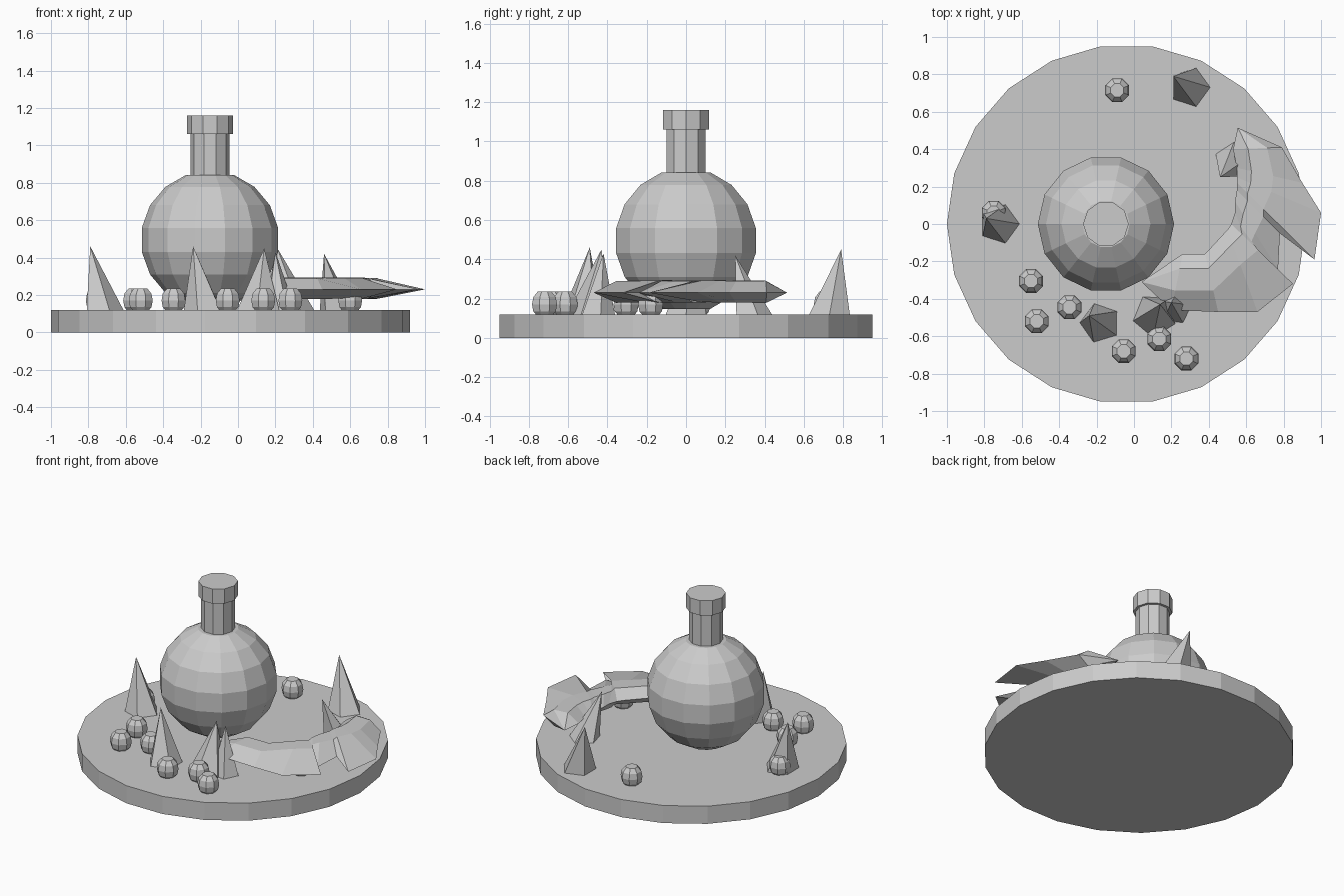
import bpy, bmesh
from math import cos, sin, radians, tau
from mathutils import Vector

cube = bpy.data.objects.get("Cube")
if cube:
    bpy.data.objects.remove(cube, do_unlink=True)

# One plain grey for everything
grey = bpy.data.materials.new("plain_grey")
grey.use_nodes = True
colour = (0.6, 0.6, 0.6, 1)
grey.diffuse_color = colour
grey.node_tree.nodes["Principled BSDF"].inputs["Base Color"].default_value = colour


def finish(name, bm):
    bmesh.ops.recalc_face_normals(bm, faces=bm.faces)
    mesh = bpy.data.meshes.new(name)
    bm.to_mesh(mesh)
    bm.free()
    mesh.materials.append(grey)
    obj = bpy.data.objects.new(name, mesh)
    bpy.context.collection.objects.link(obj)
    return obj


def lathe(name, profile, sides, x, y, turn=0):
    """Closed turned shape from (radius, height) pairs, flat at both ends."""
    bm = bmesh.new()
    rings = [[bm.verts.new((x + r * cos(tau * i / sides + turn),
                            y + r * sin(tau * i / sides + turn), z))
              for i in range(sides)] for r, z in profile]
    for a, b in zip(rings, rings[1:]):
        for i in range(sides):
            j = (i + 1) % sides
            bm.faces.new((a[i], a[j], b[j], b[i]))
    bm.faces.new(rings[0][::-1])
    bm.faces.new(rings[-1])
    return finish(name, bm)


def spike(name, centre, tip, radius, turn):
    """Five-sided leaning crystal."""
    bm = bmesh.new()
    base = [bm.verts.new((centre[0] + radius * cos(tau * i / 5 + radians(turn)),
                          centre[1] + radius * sin(tau * i / 5 + radians(turn)), 0.115))
            for i in range(5)]
    top = bm.verts.new(tip)
    bm.faces.new(base[::-1])
    for i in range(5):
        bm.faces.new((base[i], base[(i + 1) % 5], top))
    return finish(name, bm)


# Round base plate
lathe("base_plate", [(0.96, 0), (0.96, 0.12)], 22, -0.04, 0)

# Flask: round body, neck and stopper
ball = [(0.37 * cos(radians(a)), 0.495 + 0.37 * sin(radians(a))) for a in range(-70, 71, 20)]
lathe("flask_body", ball, 14, -0.15, 0)
lathe("flask_neck", [(0.105, 0.82), (0.105, 1.07)], 10, -0.15, 0)
lathe("flask_stopper", [(0.122, 1.06), (0.122, 1.16)], 10, -0.15, 0)

# Small faceted pebbles
pebbles = [(-0.09, 0.715), (-0.75, 0.06), (-0.55, -0.305), (-0.52, -0.52), (-0.345, -0.445),
           (-0.055, -0.68), (0.135, -0.615), (0.28, -0.72), (0.6, -0.18)]
for n, (x, y) in enumerate(pebbles):
    lathe(f"pebble_{n + 1}", [(0.038, 0.108), (0.062, 0.135), (0.069, 0.17),
                              (0.062, 0.207), (0.038, 0.235)], 8, x, y, tau / 16)

# Leaning crystals
crystals = [((-0.72, 0), (-0.79, 0.03, 0.46), 0.11, 0),
            ((-0.18, -0.53), (-0.24, -0.49, 0.46), 0.11, 35),
            ((0.11, -0.49), (0.14, -0.43, 0.45), 0.12, 50),
            ((0.22, -0.45), (0.2, -0.42, 0.43), 0.09, 10),
            ((0.3, 0.73), (0.21, 0.79, 0.45), 0.11, 0),
            ((0.53, 0.34), (0.46, 0.25, 0.42), 0.1, 15)]
for n, spec in enumerate(crystals):
    spike(f"crystal_{n + 1}", *spec)

# Curled flat creature: inner and outer rim points along the curl
start, end = (0.04, -0.31), (0.555, 0.515)
inner = [(0.26, -0.16), (0.38, -0.16), (0.5, -0.03), (0.52, 0), (0.54, 0.06), (0.54, 0.12),
         (0.55, 0.18), (0.55, 0.22), (0.55, 0.25), (0.55, 0.3), (0.53, 0.4)]
outer = [(0.2, -0.46), (0.45, -0.47), (0.66, -0.47), (0.85, -0.32), (0.66, -0.24), (0.77, -0.24),
         (0.78, -0.05), (0.965, -0.19), (1.0, 0.06), (0.9, 0.22), (0.79, 0.41)]
bm = bmesh.new()
loops = []
for p, q in zip(inner, outer):
    p, q = Vector((*p, 0.24)), Vector((*q, 0.23))
    span = q - p
    step = span.normalized()
    near, far = p + step * 0.08, p + step * min(0.2, span.length * 0.7)
    up, down = Vector((0, 0, 0.055)), Vector((0, 0, -0.055))
    loops.append([bm.verts.new(v) for v in
                  (p, near + up, far + up, q, far + down, near + down)])
for a, b in zip(loops, loops[1:]):
    for i in range(6):
        j = (i + 1) % 6
        bm.faces.new((a[i], a[j], b[j], b[i]))
for point, ring in ((start, loops[0]), (end, loops[-1])):
    tip = bm.verts.new((*point, 0.23))
    for i in range(6):
        bm.faces.new((ring[i], ring[(i + 1) % 6], tip))
finish("curled_creature", bm)
